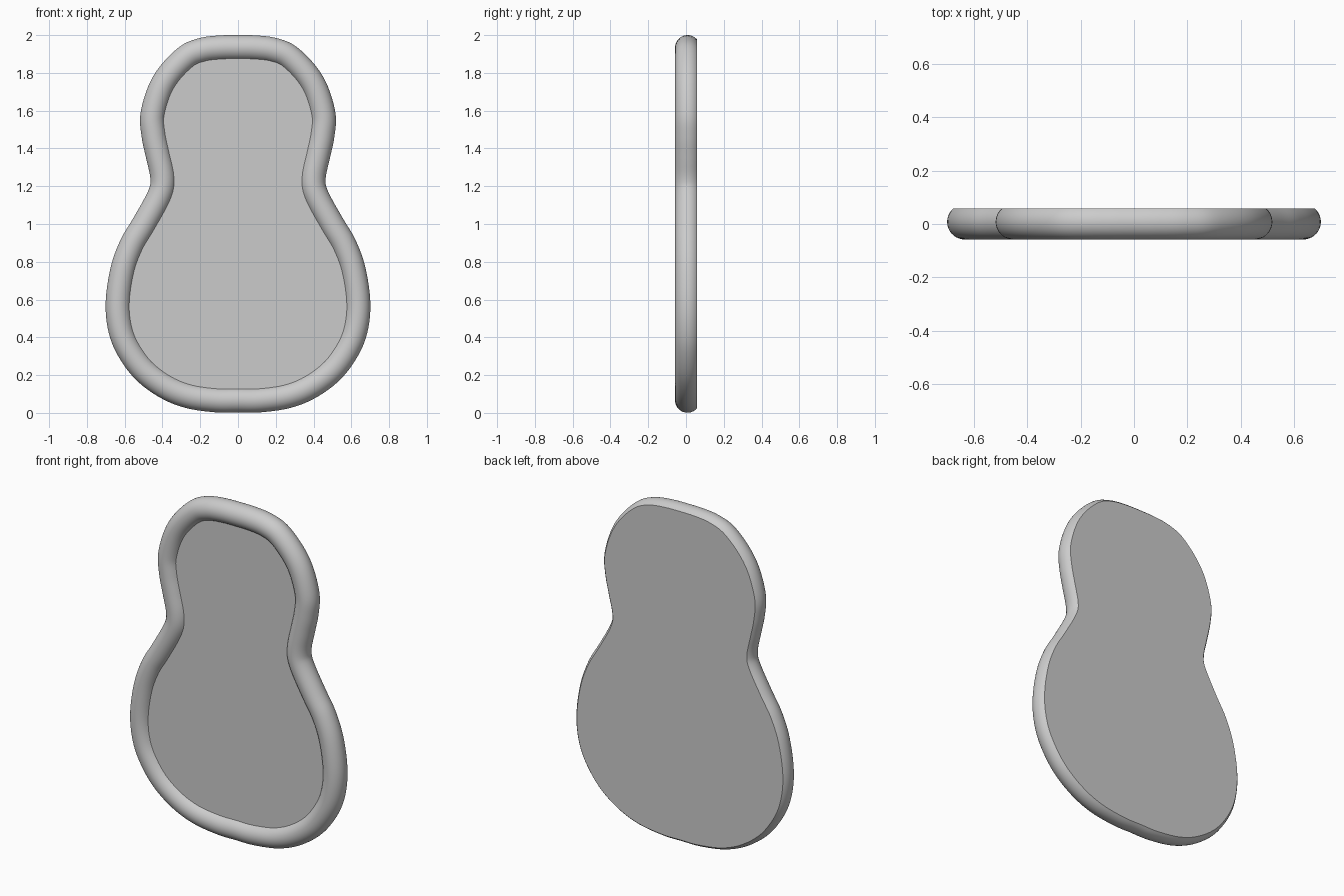
import bpy, bmesh, math
from mathutils import Vector

cube = bpy.data.objects.get("Cube")
if cube:
    bpy.data.objects.remove(cube)

R = 0.066          # rim tube radius
CENTRE_Y = 0.008   # rim tube centre line
FLOOR_Y, BACK_Y = -0.022, 0.058

# Half of the outer outline (x, z), from the top centre to the bottom centre
HALF = [(0, 2), (.1, 1.998), (.2, 1.985), (.3, 1.945), (.405, 1.845), (.475, 1.73),
        (.517, 1.58), (.51, 1.46), (.487, 1.35), (.464, 1.24), (.478, 1.17),
        (.555, 1.03), (.62, .92), (.672, .78), (.7, .6), (.69, .45), (.645, .32),
        (.55, .185), (.42, .085), (.28, .027), (.12, .003), (0, .002)]
SUB = 5


def spline(points):
    """Closed Catmull-Rom curve through the points."""
    out, n = [], len(points)
    for i in range(n):
        a, b, c, d = (Vector(points[(i + k) % n]) for k in (-1, 0, 1, 2))
        for s in range(SUB):
            t = s / SUB
            out.append((2 * b + (c - a) * t + (2 * a - 5 * b + 4 * c - d) * t * t
                        + (3 * b - a - 3 * c + d) * t ** 3) / 2)
    return out


outline = spline(HALF + [(-x, z) for x, z in HALF[-2:0:-1]])
count = len(outline)

# Rounded rim section, from the inner floor edge over the front to the back edge
start = -math.pi - math.asin((FLOOR_Y - CENTRE_Y) / R)
end = math.asin((BACK_Y - CENTRE_Y) / R)
STEPS = 20
angles = [start + (end - start) * k / STEPS for k in range(STEPS + 1)]

bm = bmesh.new()
loops = []
for a in angles:
    loop = []
    for i, p in enumerate(outline):
        tangent = (outline[(i + 1) % count] - outline[i - 1]).normalized()
        outward = Vector((-tangent.y, tangent.x))
        q = p + outward * R * (math.cos(a) - 1)
        loop.append(bm.verts.new((q.x, CENTRE_Y + R * math.sin(a), q.y)))
    loops.append(loop)
for l0, l1 in zip(loops, loops[1:]):
    for i in range(count):
        j = (i + 1) % count
        bm.faces.new((l0[i], l0[j], l1[j], l1[i]))

# Flat recessed front panel and flat back
bm.faces.new(loops[0])
bm.faces.new(loops[-1])
bmesh.ops.recalc_face_normals(bm, faces=bm.faces)

mesh = bpy.data.meshes.new("rimmed_panel")
bm.to_mesh(mesh)
bm.free()
board = bpy.data.objects.new("rimmed_panel", mesh)
bpy.context.collection.objects.link(board)

# Single plain grey
grey = bpy.data.materials.new("light_grey")
grey.use_nodes = True
colour = (0.6, 0.6, 0.6, 1)
grey.diffuse_color = colour
grey.node_tree.nodes["Principled BSDF"].inputs["Base Color"].default_value = colour
mesh.materials.append(grey)

bpy.ops.object.select_all(action='DESELECT')
board.select_set(True)
bpy.context.view_layer.objects.active = board
bpy.ops.object.shade_smooth_by_angle(angle=math.radians(30))
